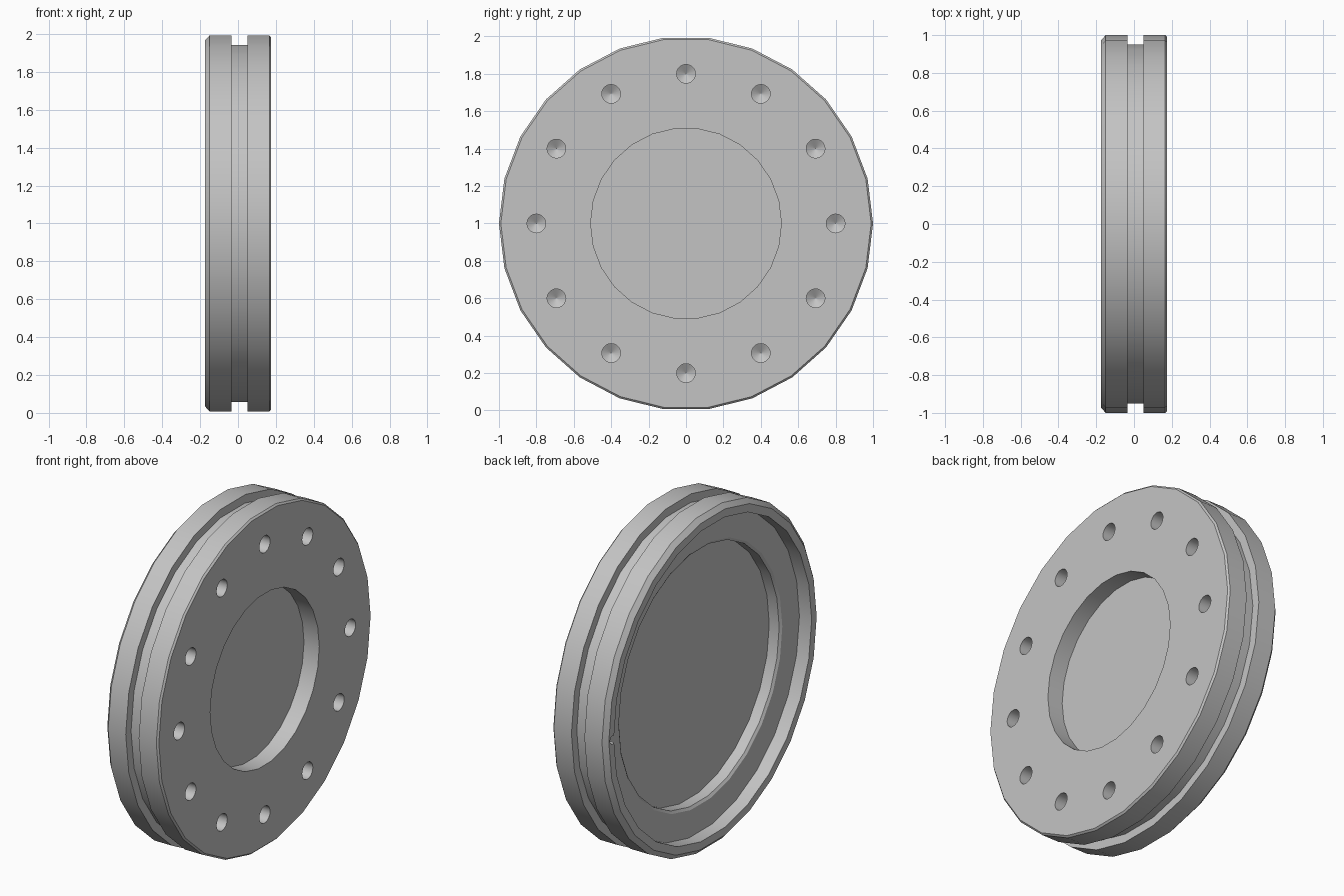
import bpy
import bmesh
from math import cos, sin, tau, radians

if "Cube" in bpy.data.objects:
    bpy.data.objects.remove(bpy.data.objects["Cube"])

# Single machined metal colour
metal = bpy.data.materials.new("light_grey_metal")
metal.use_nodes = True
grey = (0.55, 0.55, 0.55, 1)
metal.diffuse_color = grey
metal.node_tree.nodes["Principled BSDF"].inputs["Base Color"].default_value = grey


def lathe(bm, profile, segments, y=0, z=1):
    """Turn (x, radius) points around an x-parallel axis, capping both ends."""
    rings = []
    for x, r in profile:
        angles = [tau * i / segments for i in range(segments)]
        rings.append([bm.verts.new((x, y + r * cos(a), z + r * sin(a))) for a in angles])
    for low, high in zip(rings, rings[1:]):
        for i in range(segments):
            j = (i + 1) % segments
            bm.faces.new((low[i], low[j], high[j], high[i]))
    bm.faces.new(rings[0])
    bm.faces.new(rings[-1])


def finish(bm, name):
    bmesh.ops.recalc_face_normals(bm, faces=bm.faces[:])
    mesh = bpy.data.meshes.new(name)
    bm.to_mesh(mesh)
    bm.free()
    obj = bpy.data.objects.new(name, mesh)
    bpy.context.collection.objects.link(obj)
    mesh.materials.append(metal)
    return obj


# Flanged disc: bolt face on +x, stepped hollow on -x, groove around the rim
bm = bmesh.new()
lathe(bm, [
    (0.075, 0.51), (0.175, 0.51),                        # shallow front recess
    (0.175, 0.99), (0.165, 1.0), (0.05, 1.0),            # bolt flange
    (0.05, 0.95), (-0.035, 0.95), (-0.035, 1.0),         # rim groove
    (-0.15, 1.0), (-0.175, 0.972),                       # chamfered flange
    (-0.175, 0.925), (-0.095, 0.925),                    # wide counterbore
    (-0.095, 0.765), (-0.085, 0.75), (-0.02, 0.75),      # inner bore
], 26)
disc = finish(bm, "flanged_disc")

# Ring of twelve blind holes with drill-point bottoms
bm = bmesh.new()
for i in range(12):
    a = tau * i / 12
    lathe(bm, [(0.2, 0.05), (0.07, 0.05), (0.04, 0.001)], 20,
          0.8 * cos(a), 1 + 0.8 * sin(a))
# Small pin notch in the rim of the hollow side
lathe(bm, [(-0.2, 0.025), (-0.12, 0.025)], 12, 0.935)
cutter = finish(bm, "hole_cutter")
cutter.hide_render = True

# Cut the holes, then discard the cutter
cut = disc.modifiers.new("holes", "BOOLEAN")
cut.operation = "DIFFERENCE"
cut.solver = "EXACT"
cut.object = cutter
bpy.ops.object.select_all(action="DESELECT")
disc.select_set(True)
bpy.context.view_layer.objects.active = disc
bpy.ops.object.modifier_apply(modifier="holes")
bpy.data.objects.remove(cutter)
bpy.ops.object.shade_smooth_by_angle(angle=radians(25))
